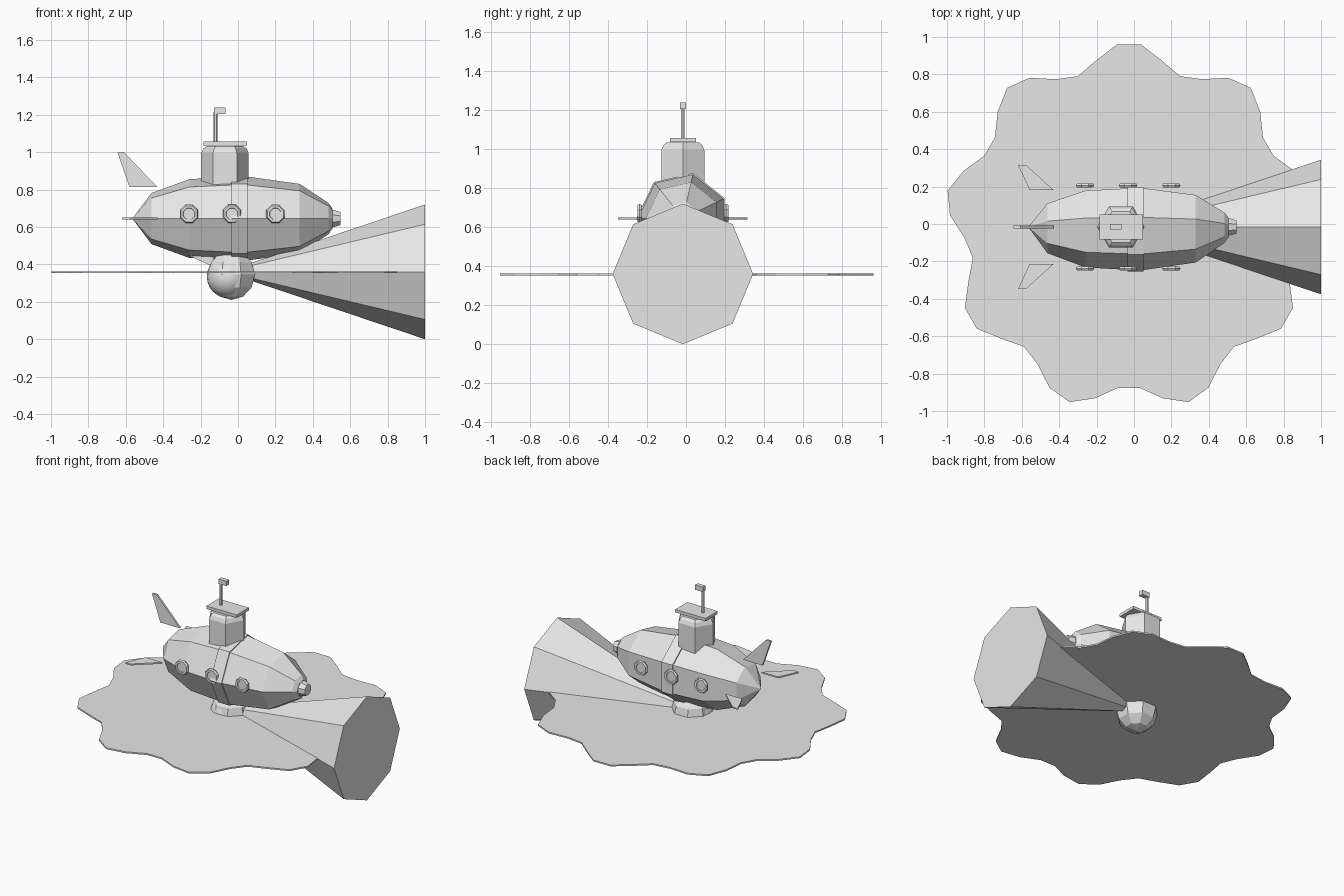
import bpy, bmesh, math
from mathutils import Vector

if "Cube" in bpy.data.objects:
    bpy.data.objects.remove(bpy.data.objects["Cube"])

CY, CZ = -0.016, 0.645          # hull centre line
grey = bpy.data.materials.new("plain grey")
grey.diffuse_color = (0.8, 0.8, 0.8, 1)
grey.use_nodes = True
grey.node_tree.nodes["Principled BSDF"].inputs["Base Color"].default_value = grey.diffuse_color


def finish(name, bm):
    bmesh.ops.recalc_face_normals(bm, faces=bm.faces[:])
    me = bpy.data.meshes.new(name)
    bm.to_mesh(me)
    bm.free()
    me.materials.append(grey)
    ob = bpy.data.objects.new(name, me)
    bpy.context.collection.objects.link(ob)
    return ob


def lathe(name, profile, sides, axis, center, phase=0.0, closed=False):
    """Turn (position, radius) pairs round an axis through center."""
    bm = bmesh.new()
    c = Vector(center)
    rings = []
    for t, r in profile:
        ring = []
        for i in range(sides):
            a = phase + 2 * math.pi * i / sides
            u, v = r * math.cos(a), r * math.sin(a)
            p = {'X': (t, u, v), 'Y': (u, t, v), 'Z': (u, v, t)}[axis]
            ring.append(bm.verts.new(c + Vector(p)))
        rings.append(ring)
    pairs = list(zip(rings, rings[1:]))
    if closed:
        pairs.append((rings[-1], rings[0]))
    for a, b in pairs:
        for i in range(sides):
            j = (i + 1) % sides
            bm.faces.new((a[i], a[j], b[j], b[i]))
    if not closed:
        bm.faces.new(rings[0])
        bm.faces.new(rings[-1])
    bmesh.ops.remove_doubles(bm, verts=bm.verts[:], dist=1e-5)
    return finish(name, bm)


def plate(name, outline, offset):
    """Solid from a flat outline of 3D points, pushed along offset."""
    bm = bmesh.new()
    off = Vector(offset)
    f = bm.faces.new([bm.verts.new(Vector(p) - off / 2) for p in outline])
    new = bmesh.ops.extrude_face_region(bm, geom=[f])["geom"]
    bmesh.ops.translate(bm, vec=off, verts=[v for v in new if isinstance(v, bmesh.types.BMVert)])
    return finish(name, bm)


def box(name, x0, x1, y0, y1, z0, z1):
    z = (z0 + z1) / 2
    return plate(name, [(x0, y0, z), (x1, y0, z), (x1, y1, z), (x0, y1, z)], (0, 0, z1 - z0))


# hull, seven sided with an edge along the front
lathe("hull", [(-0.565, 0), (-0.463, 0.14), (-0.26, 0.216), (0.03, 0.233),
               (0.33, 0.19), (0.484, 0.085), (0.505, 0.055)], 7, 'X', (0, CY, CZ), math.pi)
lathe("hull_band", [(-0.035, 0.238), (0.05, 0.238)], 7, 'X', (0, CY, CZ), math.pi)
lathe("nose_cap", [(0.48, 0.055), (0.51, 0.05), (0.548, 0.038)], 8, 'X', (0, CY, CZ), math.pi / 8)

# conning tower, hatch plate and periscope
lathe("tower", [(0.80, 0.127), (0.995, 0.127), (1.02, 0.115), (1.034, 0.095)],
      6, 'Z', (-0.07, CY, 0))
box("tower_hatch", -0.185, 0.048, -0.083, 0.05, 1.036, 1.056)
lathe("periscope_tube", [(1.04, 0.01), (1.215, 0.01)], 6, 'Z', (-0.12, CY, 0))
box("periscope_head", -0.129, -0.068, -0.03, 0.0, 1.205, 1.238)

# tail fins
plate("top_fin", [(-0.644, CY, 0.997), (-0.607, CY, 0.997), (-0.43, CY, 0.813), (-0.58, CY, 0.813)],
      (0, 0.014, 0))
plate("belly_fin", [(-0.27, CY, 0.45), (-0.12, CY, 0.45), (-0.15, CY, 0.395)], (0, 0.014, 0))
for side, word in ((-1, "front"), (1, "back")):
    plate(f"{word}_side_fin",
          [(x, CY + side * y, CZ) for x, y in
           ((-0.62, 0.332), (-0.578, 0.332), (-0.43, 0.198), (-0.558, 0.198))], (0, 0, 0.01))
    # portholes: a ring and a glass disc, three per side
    for n, x in enumerate((-0.262, -0.032, 0.2)):
        c = (x, CY + side * 0.222, 0.67)
        ring = [(0.013 * math.sin(k * math.pi / 3), 0.04 + 0.013 * math.cos(k * math.pi / 3))
                for k in range(6)]
        lathe(f"{word}_porthole_ring_{n + 1}", ring, 8, 'Y', c, math.pi / 8, closed=True)
        lathe(f"{word}_porthole_glass_{n + 1}", [(-0.008, 0.038), (0.008, 0.038)], 8, 'Y', c, math.pi / 8)

# searchlight housing and smooth lamp under the hull
arc = [math.pi * k / 6 for k in range(7)]
lathe("lamp_housing", [(-0.135 * math.cos(a), 0.135 * math.sin(a)) for a in arc],
      8, 'Z', (-0.035, CY, 0.345), math.pi / 8)
arc = [math.pi * k / 12 for k in range(13)]
lamp = lathe("lamp", [(-0.115 * math.cos(a), 0.115 * math.sin(a)) for a in arc],
             20, 'Z', (-0.052, CY - 0.015, 0.335))
for p in lamp.data.polygons:
    p.use_smooth = True

# light beam
lathe("light_beam", [(-0.07, 0), (1.0, 0.36)], 8, 'X', (0, CY, 0.36), math.pi / 2)

# wavy sheet of water with nine lobes
water = []
for i in range(48):
    a = 2 * math.pi * (i + 0.5) / 48
    r = 0.92 + 0.07 * math.cos(9 * (a - math.pi / 2))
    water.append((-0.027 + r * math.cos(a), CY + r * math.sin(a), 0.358))
plate("water_sheet", water, (0, 0, 0.01))
